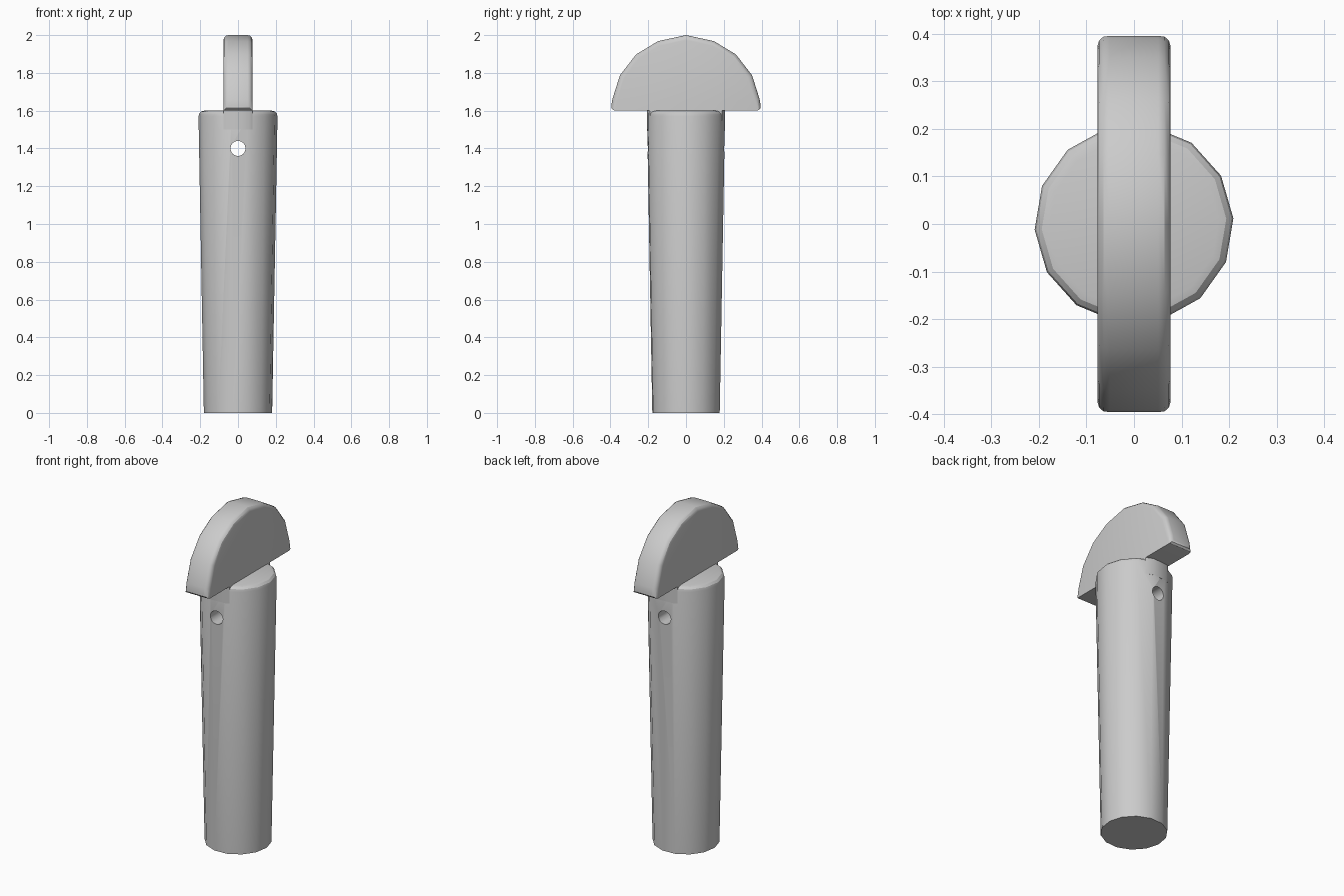
import bpy
import bmesh
import math
from mathutils import Matrix

cube = bpy.data.objects.get("Cube")
if cube:
    bpy.data.objects.remove(cube, do_unlink=True)

SIDES = 14
TURN = math.radians(-9.6)
SHOULDER = 1.6
HALF_WIDTH = 0.077

grey = bpy.data.materials.new("plain_grey")
grey.use_nodes = True
grey.diffuse_color = (0.6, 0.6, 0.6, 1)
grey.node_tree.nodes["Principled BSDF"].inputs["Base Color"].default_value = (0.6, 0.6, 0.6, 1)


def make_object(name, bm):
    bmesh.ops.recalc_face_normals(bm, faces=bm.faces)
    mesh = bpy.data.meshes.new(name)
    bm.to_mesh(mesh)
    bm.free()
    obj = bpy.data.objects.new(name, mesh)
    bpy.context.collection.objects.link(obj)
    mesh.materials.append(grey)
    return obj


def activate(obj):
    bpy.ops.object.select_all(action='DESELECT')
    obj.select_set(True)
    bpy.context.view_layer.objects.active = obj


def tapered_post(bottom, top):
    bm = bmesh.new()
    place = Matrix.Translation((0, 0, SHOULDER / 2)) @ Matrix.Rotation(TURN, 4, 'Z')
    bmesh.ops.create_cone(bm, cap_ends=True, segments=SIDES, radius1=bottom,
                          radius2=top, depth=SHOULDER, matrix=place)
    return bm


def round_edges(bm, edges, width):
    bmesh.ops.bevel(bm, geom=edges, offset=width, offset_type='OFFSET',
                    segments=3, profile=0.5, affect='EDGES', clamp_overlap=True)


# Tapered shaft with a rounded shoulder
bm = tapered_post(0.181, 0.21)
rim = [e for e in bm.edges if all(v.co.z > SHOULDER - 0.01 for v in e.verts)]
round_edges(bm, rim, 0.03)
shaft = make_object("shaft", bm)

# Hole through the shaft, front to back
bm = bmesh.new()
bmesh.ops.create_cone(bm, cap_ends=True, segments=16, radius1=0.04, radius2=0.04, depth=1,
                      matrix=Matrix.Translation((0, 0, 1.4)) @ Matrix.Rotation(math.pi / 2, 4, 'X'))
cutter = make_object("hole_cutter", bm)
cutter.hide_render = True
cut = shaft.modifiers.new("hole", 'BOOLEAN')
cut.operation = 'DIFFERENCE'
cut.solver = 'EXACT'
cut.object = cutter
activate(shaft)
bpy.ops.object.modifier_apply(modifier=cut.name)
bpy.data.objects.remove(cutter, do_unlink=True)

# Unrounded strip of the shoulder where the head joins it
bm = tapered_post(0.1815, 0.2105)
for point, normal in (((HALF_WIDTH, 0, 0), (1, 0, 0)),
                      ((-HALF_WIDTH, 0, 0), (-1, 0, 0)),
                      ((0, 0, 1.5), (0, 0, -1))):
    bmesh.ops.bisect_plane(bm, geom=bm.verts[:] + bm.edges[:] + bm.faces[:],
                           plane_co=point, plane_no=normal, clear_outer=True)
    bmesh.ops.holes_fill(bm, edges=[e for e in bm.edges if e.is_boundary], sides=0)
neck = make_object("neck", bm)

# Half-round head
half = [(0.4, SHOULDER), (0.39, 1.66), (0.35, 1.787), (0.264, 1.898), (0.148, 1.968)]
outline = half + [(0, 2)] + [(-y, z) for y, z in reversed(half)]
bm = bmesh.new()
side = bm.faces.new([bm.verts.new((-HALF_WIDTH, y, z)) for y, z in outline])
grown = bmesh.ops.extrude_face_region(bm, geom=[side])["geom"]
bmesh.ops.translate(bm, vec=(2 * HALF_WIDTH, 0, 0),
                    verts=[g for g in grown if isinstance(g, bmesh.types.BMVert)])
bmesh.ops.recalc_face_normals(bm, faces=bm.faces)
rounded = []
for e in bm.edges:
    a, b = (v.co for v in e.verts)
    across = abs(a.x - b.x) > 0.01
    on_base = max(a.z, b.z) < SHOULDER + 0.001
    if across == on_base:
        rounded.append(e)
round_edges(bm, rounded, 0.026)
head = make_object("head", bm)

for obj in (shaft, neck, head):
    activate(obj)
    bpy.ops.object.shade_smooth_by_angle(angle=math.radians(30))
